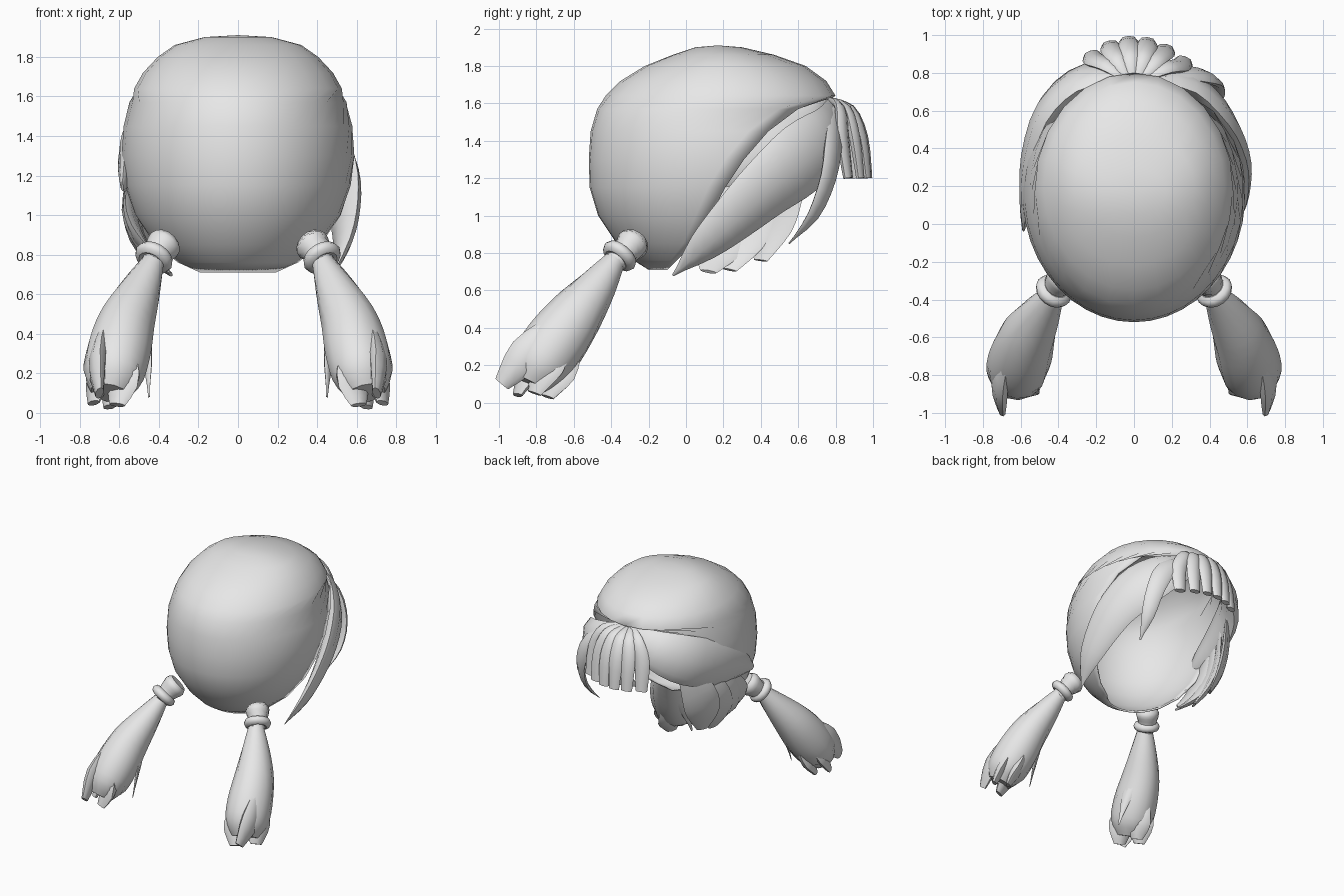
import bpy
import bmesh
import math
from mathutils import Vector

cube = bpy.data.objects.get("Cube")
if cube:
    bpy.data.objects.remove(cube, do_unlink=True)

# One plain grey for all the hair
grey = bpy.data.materials.new("hair_grey")
grey.use_nodes = True
colour = (0.8, 0.8, 0.8, 1.0)
grey.diffuse_color = colour
for node in grey.node_tree.nodes:
    if node.type == 'BSDF_PRINCIPLED':
        node.inputs["Base Color"].default_value = colour

HEAD_CENTRE = Vector((0, 0.15, 1.25))


def finish(obj, angle=45):
    """Assign the material and smooth the soft edges."""
    obj.data.materials.clear()
    obj.data.materials.append(grey)
    bpy.ops.object.select_all(action='DESELECT')
    obj.select_set(True)
    bpy.context.view_layer.objects.active = obj
    bpy.ops.object.shade_smooth_by_angle(angle=math.radians(angle))
    return obj


def loft(name, rings, closed, capped):
    """Skin a list of point rings with quads."""
    bm = bmesh.new()
    rows = [[bm.verts.new(p) for p in ring] for ring in rings]
    count = len(rows[0])
    for low, high in zip(rows, rows[1:]):
        for i in range(count if closed else count - 1):
            j = (i + 1) % count
            bm.faces.new((low[i], low[j], high[j], high[i]))
    if capped:
        bm.faces.new(rows[0][::-1])
        bm.faces.new(rows[-1])
    bmesh.ops.remove_doubles(bm, verts=bm.verts, dist=0.0005)
    bmesh.ops.recalc_face_normals(bm, faces=bm.faces)
    mesh = bpy.data.meshes.new(name)
    bm.to_mesh(mesh)
    bm.free()
    obj = bpy.data.objects.new(name, mesh)
    bpy.context.collection.objects.link(obj)
    return obj


def smooth_path(values, steps=3):
    """Catmull-Rom resampling of a list of vectors."""
    pts = [values[0]] + values + [values[-1]]
    out = []
    for a, b, c, d in zip(pts, pts[1:], pts[2:], pts[3:]):
        for k in range(steps):
            t = k / steps
            out.append(0.5 * (2 * b + (c - a) * t + (2 * a - 5 * b + 4 * c - d) * t ** 2
                              + (3 * b - a - 3 * c + d) * t ** 3))
    return out + [values[-1]]


def strand(name, path, widths, flat=0.35, side=1, sides=8):
    """Lock of hair: an oval swept along a path, lying flat against the head."""
    pts = smooth_path([Vector((x * side, y, z)) for x, y, z in path])
    sizes = [max(v.x, 0.006) for v in smooth_path([Vector((w, 0, 0)) for w in widths])]
    rings = []
    for i, p in enumerate(pts):
        along = (pts[min(i + 1, len(pts) - 1)] - pts[max(i - 1, 0)]).normalized()
        across = along.cross(p - HEAD_CENTRE).normalized()
        out = across.cross(along)
        ring = []
        for k in range(sides):
            a = math.tau * k / sides
            ring.append(p + across * sizes[i] * math.cos(a) + out * sizes[i] * flat * math.sin(a))
        rings.append(ring)
    return finish(loft(name, rings, True, True))


# Hair cap: height, nearest y, farthest y, half width, y of the face opening
levels = [
    (0.71, -0.2, 0.3, 0.24, -0.1), (0.76, -0.28, 0.4, 0.32, -0.05),
    (0.85, -0.37, 0.55, 0.42, 0.04), (1.0, -0.47, 0.7, 0.52, 0.13),
    (1.15, -0.515, 0.8, 0.57, 0.21), (1.3, -0.52, 0.84, 0.59, 0.31),
    (1.45, -0.51, 0.84, 0.58, 0.44), (1.57, -0.475, 0.83, 0.55, 0.6),
    (1.64, -0.43, 0.8, 0.525, 1), (1.72, -0.35, 0.75, 0.48, 1),
    (1.8, -0.22, 0.64, 0.405, 1), (1.86, -0.07, 0.47, 0.32, 1),
    (1.9, 0.05, 0.3, 0.17, 1)]
rings = []
for z, near, far, half, edge in levels:
    mid, radius = (near + far) / 2, (far - near) / 2
    end = math.acos(max(-1, (mid - edge) / radius))
    angles = [end * (k / 12 - 1) for k in range(25)]
    rings.append([Vector((half * math.sin(a), mid - radius * math.cos(a), z)) for a in angles])
# the crown is closed by a small point just above the last ring
rings.append([Vector((0, 0.17, 1.91))] * 25)
cap = finish(loft("hair_cap", rings, False, False), 60)
shell = cap.modifiers.new("thickness", 'SOLIDIFY')
shell.thickness = 0.015
shell.offset = -1

# Long swept bang and its short lock on the +x side
strand("left_bang",
       [(0.04, 0.79, 1.57), (0.27, 0.76, 1.43), (0.43, 0.61, 1.3), (0.52, 0.43, 1.15),
        (0.545, 0.26, 0.99), (0.53, 0.09, 0.83), (0.47, -0.07, 0.68)],
       [0.07, 0.16, 0.2, 0.175, 0.14, 0.09, 0.0])
strand("left_bang_lock",
       [(0.1, 0.81, 1.56), (0.33, 0.79, 1.4), (0.42, 0.76, 1.2), (0.43, 0.68, 1.0), (0.4, 0.55, 0.85)],
       [0.05, 0.08, 0.07, 0.05, 0.0])

# Broad bang on the -x side with a curtain of hanging locks below
strand("right_bang",
       [(-0.03, 0.79, 1.59), (-0.27, 0.77, 1.5), (-0.45, 0.61, 1.4), (-0.54, 0.35, 1.3),
        (-0.57, 0.1, 1.21), (-0.585, -0.03, 1.14)],
       [0.06, 0.15, 0.19, 0.17, 0.1, 0.02], flat=0.35)
curtain = [
    [(-0.42, 0.62, 1.35), (-0.48, 0.53, 1.12), (-0.48, 0.46, 0.93), (-0.43, 0.4, 0.76)],
    [(-0.48, 0.46, 1.3), (-0.52, 0.38, 1.05), (-0.49, 0.3, 0.86), (-0.41, 0.23, 0.71)],
    [(-0.52, 0.34, 1.25), (-0.54, 0.25, 1.0), (-0.47, 0.17, 0.82), (-0.34, 0.12, 0.7)],
    [(-0.54, 0.26, 1.2), (-0.54, 0.16, 1.0), (-0.5, 0.08, 0.88), (-0.44, 0.0, 0.81)]]
for i, path in enumerate(curtain):
    strand(f"right_curtain_lock_{i + 1}", path, [0.06, 0.13, 0.13, 0.045], flat=0.22)

# Fan of blunt fringe locks over the face opening
for i in range(6):
    x = -0.22 + i * 0.096
    bow = 0.1 * (x / 0.25) ** 2
    strand(f"fringe_lock_{i + 1}",
           [(x * 0.2, 0.77, 1.61), (x * 0.65, 0.88 - bow / 2, 1.57),
            (x * 0.95, 0.945 - bow, 1.42), (x * 1.02, 0.975 - bow, 1.2)],
           [0.03, 0.05, 0.06, 0.045], flat=0.5)

# Pigtails, mirrored on both sides
for label, side in (("left", 1), ("right", -1)):
    strand(f"{label}_pigtail_root",
           [(0.355, -0.265, 0.875), (0.375, -0.285, 0.85), (0.41, -0.33, 0.8), (0.43, -0.38, 0.75)],
           [0.07, 0.09, 0.07, 0.06], flat=1, side=side, sides=12)
    axis = Vector((0.4 * side, -0.55, -0.65))
    bpy.ops.mesh.primitive_torus_add(
        major_segments=16, minor_segments=8, major_radius=0.068, minor_radius=0.034,
        location=(0.425 * side, -0.355, 0.785), rotation=axis.to_track_quat('Z', 'Y').to_euler())
    band = bpy.context.object
    band.name = f"{label}_hair_band"
    finish(band)
    strand(f"{label}_pigtail",
           [(0.43, -0.38, 0.76), (0.49, -0.47, 0.63), (0.56, -0.59, 0.47),
            (0.6, -0.7, 0.32), (0.63, -0.79, 0.19), (0.65, -0.84, 0.1)],
           [0.06, 0.105, 0.15, 0.172, 0.16, 0.1], flat=0.95, side=side, sides=12)
    tips = [
        [(0.67, -0.68, 0.44), (0.71, -0.85, 0.26), (0.7, -0.985, 0.1)],
        [(0.66, -0.64, 0.36), (0.7, -0.74, 0.19), (0.73, -0.81, 0.05)],
        [(0.59, -0.59, 0.32), (0.62, -0.68, 0.15), (0.65, -0.74, 0.03)],
        [(0.54, -0.72, 0.34), (0.57, -0.83, 0.18), (0.61, -0.9, 0.04)]]
    for i, path in enumerate(tips):
        strand(f"{label}_pigtail_tip_{i + 1}", path, [0.05, 0.1, 0.045], flat=0.45, side=side)
    strand(f"{label}_pigtail_wisp",
           [(0.48, -0.5, 0.52), (0.46, -0.62, 0.32), (0.45, -0.72, 0.08)],
           [0.04, 0.045, 0.0], flat=0.4, side=side)
